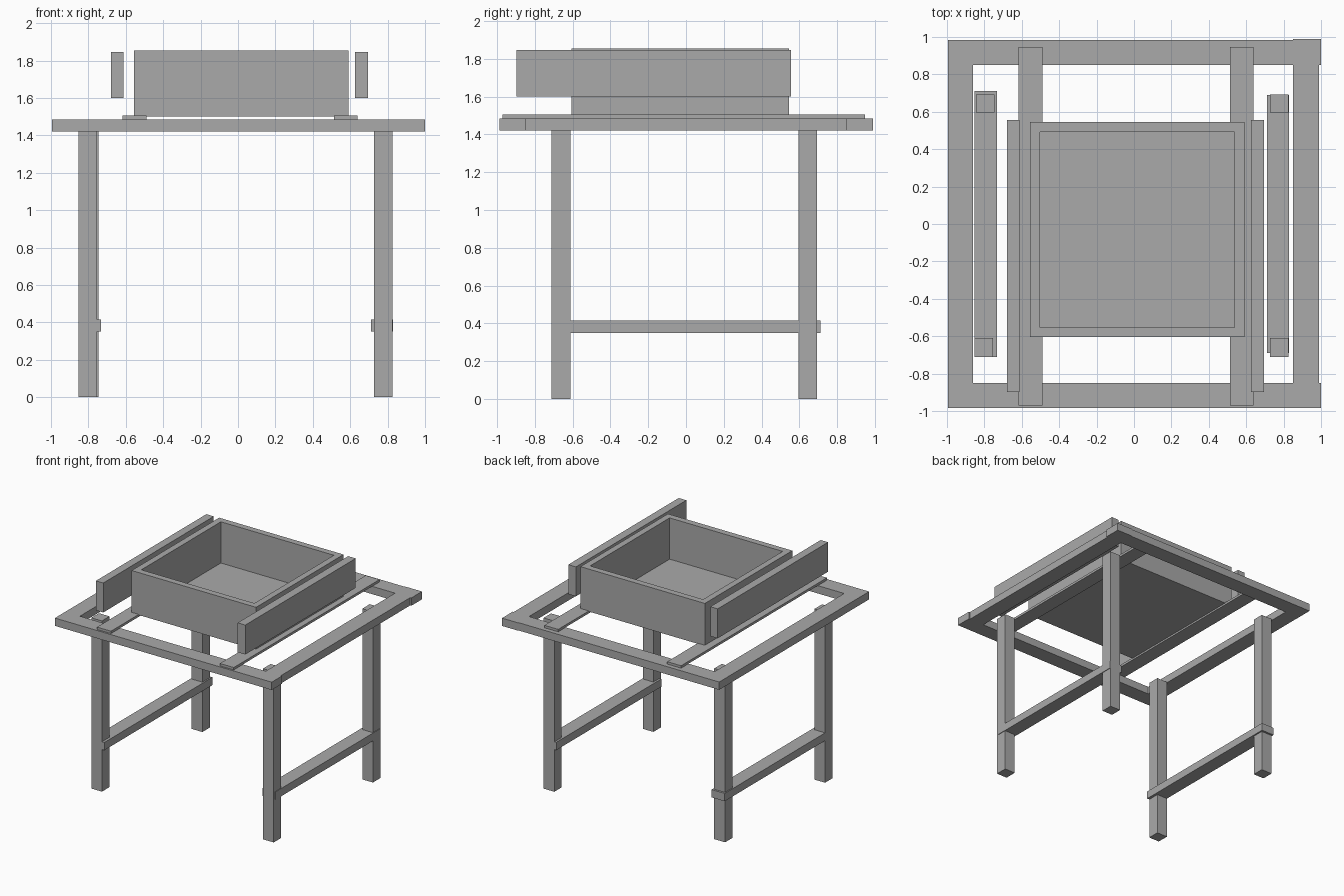
import bpy
import bmesh
from mathutils import Matrix, Vector

cube = bpy.data.objects.get("Cube")
if cube:
    bpy.data.objects.remove(cube, do_unlink=True)

# One plain grey for everything
GREY = (0.4, 0.4, 0.4, 1.0)
grey = bpy.data.materials.new("plain_grey")
grey.use_nodes = True
grey.diffuse_color = GREY
grey.node_tree.nodes["Principled BSDF"].inputs["Base Color"].default_value = GREY


def finish(name, bm):
    mesh = bpy.data.meshes.new(name)
    bm.normal_update()
    bm.to_mesh(mesh)
    bm.free()
    mesh.materials.append(grey)
    obj = bpy.data.objects.new(name, mesh)
    bpy.context.collection.objects.link(obj)
    return obj


def block_mesh(x, y, z):
    """Box mesh spanning the given (min, max) ranges."""
    low, high = (Vector(corner) for corner in zip(x, y, z))
    bm = bmesh.new()
    place = Matrix.Translation((low + high) / 2) @ Matrix.Diagonal((high - low).to_4d())
    place[3][3] = 1
    bmesh.ops.create_cube(bm, size=1, matrix=place)
    return bm


def block(name, x, y, z):
    return finish(name, block_mesh(x, y, z))


# Table frame, slightly uneven where the bars meet
FRAME_Z = (1.42, 1.485)
block("front_bar", (-0.995, 1.0), (-0.985, -0.85), FRAME_Z)
block("back_bar", (-0.995, 0.85), (0.85, 0.985), FRAME_Z)
block("back_left_corner", (0.85, 1.0), (0.85, 0.99), FRAME_Z)
block("left_bar", (0.85, 0.99), (-0.85, 0.85), FRAME_Z)
block("right_bar", (-0.995, -0.86), (-0.85, 0.85), FRAME_Z)

# Legs
LEG_Z = (0, 1.42)
for end, y, right_x in (("front", (-0.71, -0.61), (-0.853, -0.755)),
                        ("back", (0.595, 0.693), (-0.845, -0.745))):
    block(end + "_right_leg", right_x, y, LEG_Z)
    block(end + "_left_leg", (0.727, 0.825), y, LEG_Z)

# Stretchers between the legs
STRETCHER_Z = (0.35, 0.415)
block("right_stretcher", (-0.853, -0.733), (-0.71, 0.71), STRETCHER_Z)
block("left_stretcher", (0.71, 0.83), (-0.69, 0.69), STRETCHER_Z)

# Flat rails across the frame and upright side boards beside the tray
for side, rail_x, board_x in (("right", (-0.618, -0.49), (-0.68, -0.612)),
                              ("left", (0.513, 0.64), (0.625, 0.695))):
    block(side + "_rail", rail_x, (-0.97, 0.947), (1.485, 1.505))
    block(side + "_board", board_x, (-0.897, 0.555), (1.6, 1.845))

# Open tray: inset the top face and push it down to a thin floor
tray = block_mesh((-0.555, 0.59), (-0.605, 0.545), (1.5, 1.853))
top = max(tray.faces, key=lambda f: f.calc_center_median().z)
bmesh.ops.inset_region(tray, faces=[top], thickness=0.074)
floor = bmesh.ops.extrude_face_region(tray, geom=[top])
bmesh.ops.translate(tray, vec=(0, 0, -0.343),
                    verts=[v for v in floor["geom"] if isinstance(v, bmesh.types.BMVert)])
if top.is_valid:
    bmesh.ops.delete(tray, geom=[top], context="FACES_ONLY")
bmesh.ops.recalc_face_normals(tray, faces=tray.faces)
finish("tray", tray)
